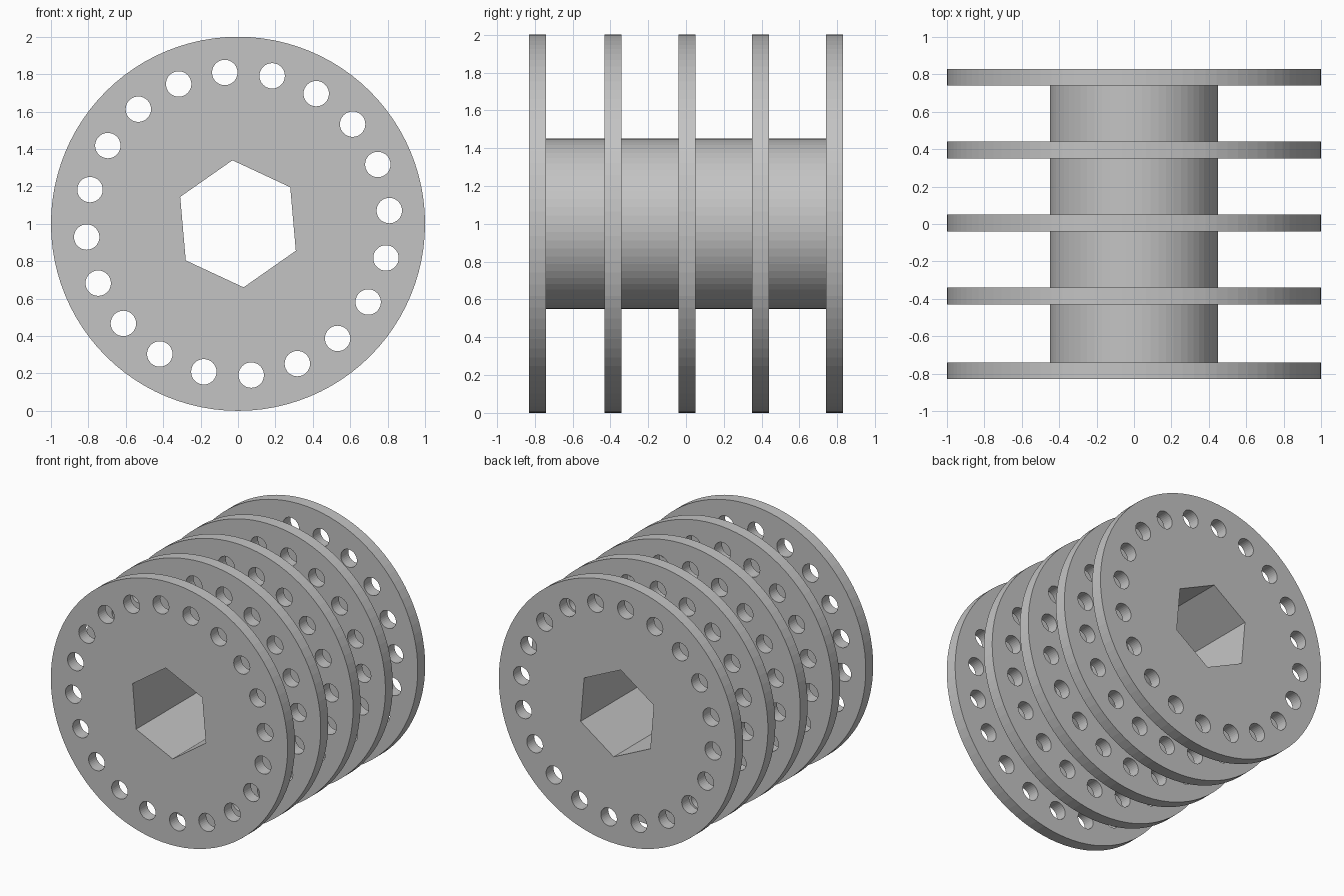
import bpy, bmesh
from math import sin, cos, radians, tau

if "Cube" in bpy.data.objects:
    bpy.data.objects.remove(bpy.data.objects["Cube"])

DISC_Y = (-0.785, -0.385, 0.005, 0.395, 0.785)
HALF = 0.045
TURN = radians(5)

grey = bpy.data.materials.new("plain grey")
grey.use_nodes = True
colour = (0.55, 0.55, 0.55, 1)
grey.diffuse_color = colour
grey.node_tree.nodes["Principled BSDF"].inputs["Base Color"].default_value = colour


def ring(radius, sides, start=0.0, centre=(0, 0)):
    """Points of a regular polygon in the front plane."""
    return [(centre[0] + radius * cos(start + tau * i / sides),
             centre[1] + radius * sin(start + tau * i / sides)) for i in range(sides)]


def plate(name, loops, y0, y1):
    """Extrude an outline with holes between two depths."""
    curve = bpy.data.curves.new(name, "CURVE")
    curve.dimensions = "2D"
    curve.fill_mode = "BOTH"
    curve.extrude = (y1 - y0) / 2
    for loop in loops:
        spline = curve.splines.new("POLY")
        spline.points.add(len(loop) - 1)
        for point, (x, y) in zip(spline.points, loop):
            point.co = (x, y, 0, 1)
        spline.use_cyclic_u = True
    helper = bpy.data.objects.new(name + "_outline", curve)
    mesh = bpy.data.meshes.new_from_object(helper)
    bpy.data.objects.remove(helper)

    bm = bmesh.new()
    bm.from_mesh(mesh)
    bmesh.ops.remove_doubles(bm, verts=bm.verts, dist=0.0001)
    # Stand the plate upright facing the front
    for v in bm.verts:
        x, y, z = v.co
        v.co = (x, (y0 + y1) / 2 - z, 1 + y)
    bmesh.ops.recalc_face_normals(bm, faces=bm.faces)
    for f in bm.faces:
        f.smooth = False
        f.material_index = 0
    bm.to_mesh(mesh)
    bm.free()
    mesh.materials.clear()
    mesh.materials.append(grey)
    obj = bpy.data.objects.new(name, mesh)
    bpy.context.collection.objects.link(obj)


# Hexagonal shaft bore and the circle of round holes
bore = ring(0.341, 6, TURN + tau / 4)
holes = [ring(0.068, 32, 0, c) for c in ring(0.812, 20, TURN)]

# Perforated discs
for i, y in enumerate(DISC_Y):
    plate(f"disc_{i + 1}", [ring(1, 96)] + holes + [bore], y - HALF, y + HALF)

# Hub sections between the discs
for i, (a, b) in enumerate(zip(DISC_Y, DISC_Y[1:])):
    plate(f"hub_section_{i + 1}", [ring(0.45, 64), bore], a + HALF, b - HALF)
